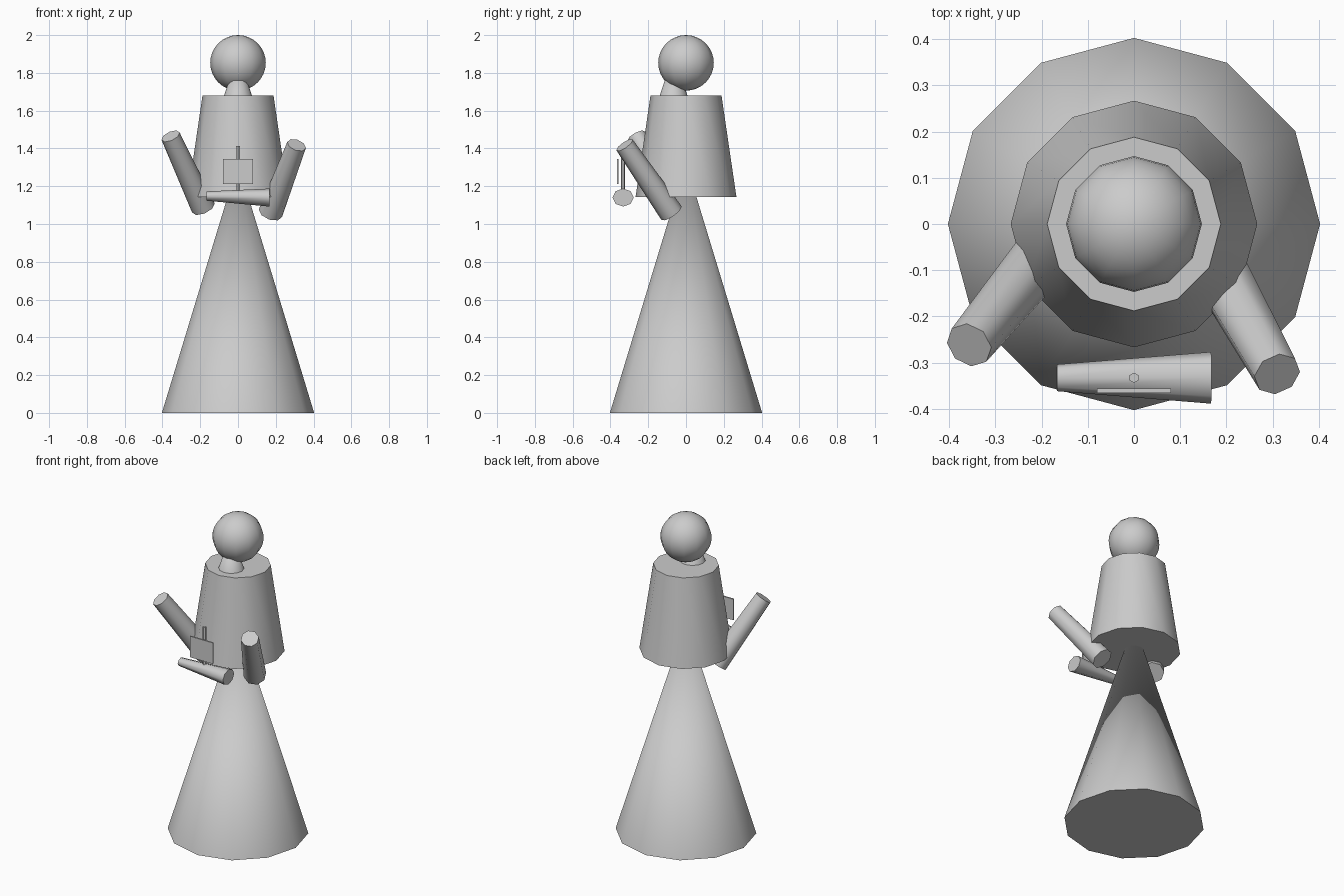
import bpy, math
from mathutils import Vector

if "Cube" in bpy.data.objects:
    bpy.data.objects.remove(bpy.data.objects["Cube"])


def smooth(ob, angle=50):
    bpy.ops.object.select_all(action='DESELECT')
    ob.select_set(True)
    bpy.context.view_layer.objects.active = ob
    bpy.ops.object.shade_smooth_by_angle(angle=math.radians(angle))


def taper(name, start, end, r1, r2, sides, squash=1.0):
    """Tapered cylinder running from start to end."""
    a, b = Vector(start), Vector(end)
    axis = b - a
    bpy.ops.mesh.primitive_cone_add(vertices=sides, radius1=r1, radius2=r2,
                                    depth=axis.length, location=(a + b) / 2)
    ob = bpy.context.object
    ob.name = name
    ob.rotation_euler = Vector((0, 0, 1)).rotation_difference(axis.normalized()).to_euler()
    ob.scale.x = squash
    smooth(ob)
    return ob


# Body
taper("skirt", (0, 0, 0), (0, 0, 1.325), 0.403, 0, 12)
taper("torso", (0, 0, 1.143), (0, 0, 1.68), 0.267, 0.188, 12)
taper("neck", (0, -0.066, 1.66), (0, -0.066, 1.90), 0.08, 0, 12)

# Head
bpy.ops.mesh.primitive_uv_sphere_add(segments=12, ring_count=16, radius=0.147,
                                     location=(0, 0, 1.853))
head = bpy.context.object
head.name = "head"
smooth(head)

# Raised forearms
taper("right_arm", (0.172, -0.077, 1.058), (0.31, -0.325, 1.418), 0.065, 0.052, 8)
taper("left_arm", (-0.183, -0.05, 1.085), (-0.357, -0.262, 1.465), 0.065, 0.052, 8)

# Small boat: hull, mast and sail
taper("boat_hull", (0.167, -0.333, 1.14), (-0.167, -0.333, 1.148), 0.056, 0.029, 8, 0.85)
taper("boat_mast", (0, -0.333, 1.14), (0, -0.333, 1.413), 0.011, 0.011, 6)
bpy.ops.mesh.primitive_cube_add(size=1, location=(0, -0.361, 1.278))
sail = bpy.context.object
sail.name = "boat_sail"
sail.scale = (0.16, 0.009, 0.132)
